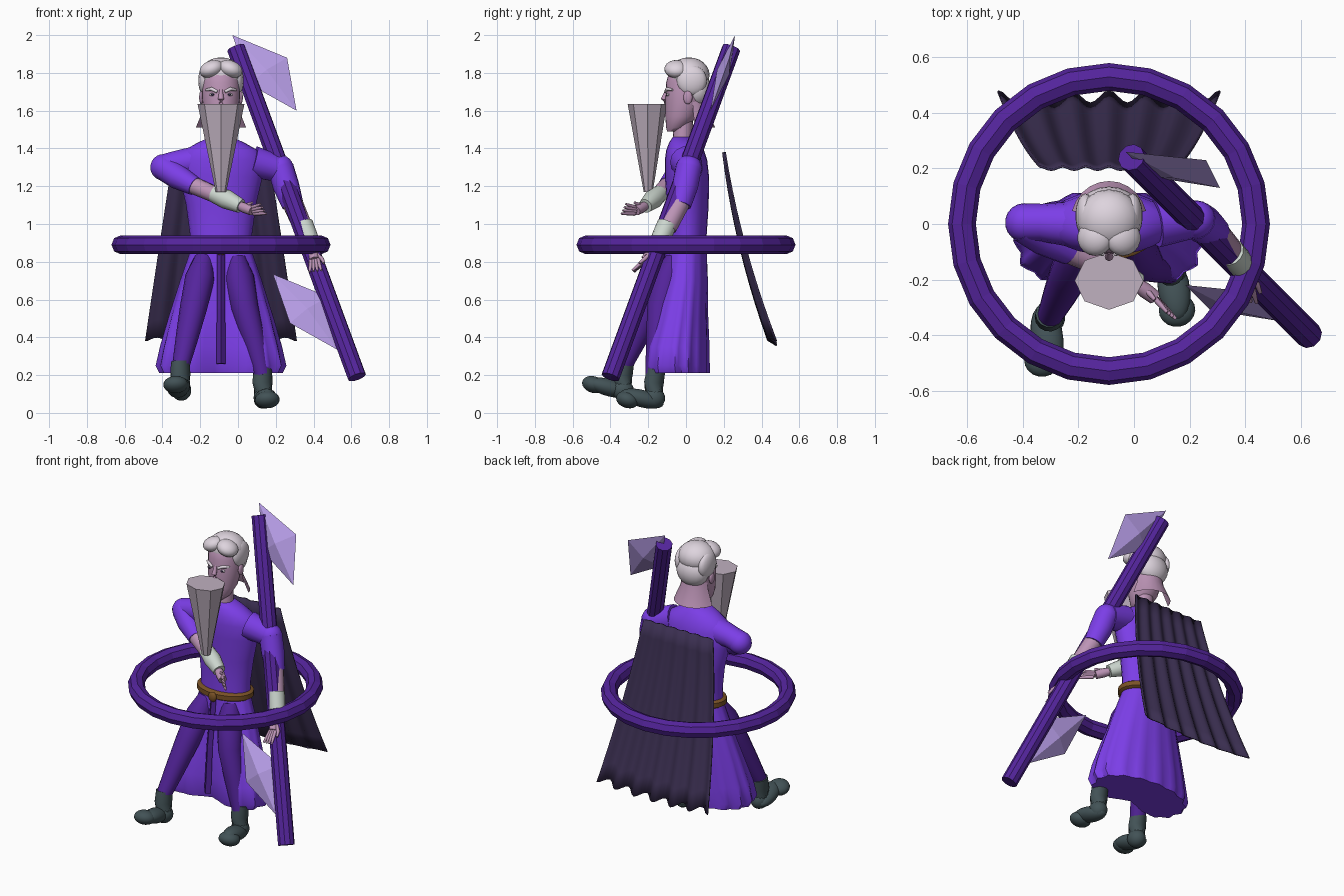
import bpy, bmesh, math
from mathutils import Vector, Matrix

if "Cube" in bpy.data.objects:
    bpy.data.objects.remove(bpy.data.objects["Cube"])

CX = -0.09  # middle of the figure


def material(name, rgb):
    lin = [(c / 255 / 12.92) if c < 11 else ((c / 255 + 0.055) / 1.055) ** 2.4 for c in rgb]
    m = bpy.data.materials.new(name)
    m.use_nodes = True
    m.diffuse_color = (*lin, 1)
    bsdf = next(n for n in m.node_tree.nodes if n.type == 'BSDF_PRINCIPLED')
    bsdf.inputs["Base Color"].default_value = (*lin, 1)
    return m


ROBE = material("robe_purple", (124, 62, 232))
TRIM = material("dark_purple", (84, 36, 156))
CAPE = material("cape_dark", (58, 46, 80))
BOOT = material("boot_slate", (66, 82, 86))
HAIR = material("hair_pale", (222, 212, 222))
SKIN = material("skin_mauve", (188, 148, 182))
BEARD = material("beard_grey", (192, 177, 192))
BLADE = material("crystal_lilac", (184, 158, 232))
WRAP = material("bracer_pale", (204, 214, 206))
BELT = material("belt_brown", (122, 82, 38))


def finish(bm, name, mat, smooth=True, angle=50):
    bmesh.ops.recalc_face_normals(bm, faces=bm.faces)
    me = bpy.data.meshes.new(name)
    bm.to_mesh(me)
    bm.free()
    me.materials.append(mat)
    ob = bpy.data.objects.new(name, me)
    bpy.context.collection.objects.link(ob)
    if smooth:
        bpy.ops.object.select_all(action='DESELECT')
        ob.select_set(True)
        bpy.context.view_layer.objects.active = ob
        bpy.ops.object.shade_smooth_by_angle(angle=math.radians(angle))
    return ob


def bridge(bm, rings, caps=True):
    rings = [[bm.verts.new(p) for p in r] for r in rings]
    n = len(rings[0])
    for a, b in zip(rings, rings[1:]):
        for i in range(n):
            j = (i + 1) % n
            bm.faces.new((a[i], a[j], b[j], b[i]))
    if caps:
        bm.faces.new(rings[0])
        bm.faces.new(rings[-1])


def stack(name, rings, mat, n=24, smooth=True, caps=True):
    """Horizontal ellipses given as (z, rx, ry, cy)."""
    bm = bmesh.new()
    bridge(bm, [[(CX + rx * math.cos(i * math.tau / n), cy + ry * math.sin(i * math.tau / n), z)
                 for i in range(n)] for z, rx, ry, cy in rings], caps)
    return finish(bm, name, mat, smooth)


def limb(name, path, radii, mat, n=14, smooth=True):
    """Round tube through the path points."""
    pts = [Vector(p) for p in path]
    rings = []
    for k, p in enumerate(pts):
        d = pts[min(k + 1, len(pts) - 1)] - pts[max(k - 1, 0)]
        q = d.to_track_quat('Z', 'Y')
        rings.append([p + q @ Vector((radii[k] * math.cos(i * math.tau / n),
                                      radii[k] * math.sin(i * math.tau / n), 0)) for i in range(n)])
    bm = bmesh.new()
    bridge(bm, rings)
    return finish(bm, name, mat, smooth)


def ball(name, loc, size, mat, turn=(0, 0, 0)):
    rot = Matrix.Rotation(turn[2], 4, 'Z') @ Matrix.Rotation(turn[0], 4, 'X') @ Matrix.Rotation(turn[1], 4, 'Y')
    bm = bmesh.new()
    bmesh.ops.create_uvsphere(bm, u_segments=18, v_segments=12, radius=1,
                              matrix=Matrix.Translation(loc) @ rot @ Matrix.Diagonal((*size, 1)))
    return finish(bm, name, mat)


# Hovering ring
bpy.ops.mesh.primitive_torus_add(location=(CX, 0, 0.89), major_radius=0.53, minor_radius=0.05,
                                 major_segments=24, minor_segments=8)
ring = bpy.context.object
ring.name = "ring"
ring.data.materials.append(TRIM)

# Staff with two flat crystals
limb("staff", [(-0.01, 0.24, 1.93), (0.63, -0.4, 0.19)], [0.05, 0.05], TRIM, 10, False)


def crystal(name, shift):
    corners = [Vector(c) + Vector(shift) for c in
               ((-0.03, 0.26, 2.0), (0.26, 0.23, 1.88), (0.31, 0.13, 1.6), (0.06, 0.17, 1.74))]
    mid = sum(corners, Vector()) / 4
    nrm = (corners[2] - corners[0]).cross(corners[3] - corners[1]).normalized() * 0.035
    bm = bmesh.new()
    vs = [bm.verts.new(c) for c in corners]
    for tip in (mid + nrm, mid - nrm):
        t = bm.verts.new(tip)
        for i in range(4):
            bm.faces.new((vs[i], vs[(i + 1) % 4], t))
    finish(bm, name, BLADE, False)


crystal("upper_crystal", (0, 0, 0))
crystal("lower_crystal", (0.215, -0.48, -1.265))

# Cape: rippled sheet widening to the hem
bm = bmesh.new()
COLS, ROWS = 48, 10
grid = []
for r in range(ROWS + 1):
    t = r / ROWS
    row = []
    for c in range(COLS + 1):
        u = 2 * c / COLS - 1
        wave = (0.006 + 0.016 * t) * math.cos(u * 6 * math.pi)
        row.append(bm.verts.new((CX + u * (0.25 + 0.15 * t), 0.205 + 0.14 * t + 0.115 * t * t + wave,
                                 1.38 - t * (1.01 - 0.025 * u * u) - wave * t * 0.6)))
    grid.append(row)
for a, b in zip(grid, grid[1:]):
    for c in range(COLS):
        bm.faces.new((a[c], a[c + 1], b[c + 1], b[c]))
cape = finish(bm, "cape", CAPE)
cape.modifiers.new("thickness", 'SOLIDIFY').thickness = 0.008

# Torso, belt and buckle
stack("torso", [(0.84, 0.165, 0.105, 0), (0.95, 0.165, 0.105, 0.005), (1.1, 0.185, 0.11, 0.01),
                (1.25, 0.22, 0.117, 0.005), (1.34, 0.225, 0.112, 0), (1.39, 0.195, 0.1, -0.005),
                (1.43, 0.125, 0.08, -0.01), (1.46, 0.06, 0.055, -0.015)], ROBE)
stack("belt", [(0.845, 0.17, 0.115, 0), (0.855, 0.185, 0.13, 0), (0.885, 0.185, 0.13, 0),
               (0.895, 0.17, 0.115, 0)], BELT)
ball("belt_knot", (CX, -0.135, 0.865), (0.028, 0.016, 0.032), BELT)

# Skirt: pleated bell, drawn back between the legs
bm = bmesh.new()
rings = []
for z, rx, ry, cy in ((0.85, 0.165, 0.11, 0), (0.7, 0.215, 0.125, -0.01), (0.5, 0.275, 0.15, -0.035),
                      (0.35, 0.315, 0.175, -0.055), (0.25, 0.335, 0.18, -0.06), (0.21, 0.315, 0.175, -0.055)):
    row = []
    drop = (0.85 - z) / 0.64
    for i in range(64):
        a = i * math.tau / 64
        c, s = math.cos(a), math.sin(a)
        f = 1 + 0.035 * drop * math.cos(16 * a)
        if s < 0:
            s *= 1 - drop * 0.55 * (1 - abs(c)) + drop * 0.35 * abs(c)
        row.append((CX + rx * c * f, cy + ry * s * f, z))
    rings.append(row)
bridge(bm, rings)
finish(bm, "skirt", ROBE)

# Hanging sash
limb("sash", [(CX, -0.125, 0.85), (CX, -0.165, 0.55), (CX, -0.185, 0.26)], [0.02, 0.022, 0.024], TRIM, 4, False)

# Legs and tipped-up boots
for side, hip, knee, ankle, toe in (
        ("right", (-0.18, -0.06, 0.82), (-0.235, -0.185, 0.56), (-0.305, -0.335, 0.24), (-0.33, -0.49, 0.15)),
        ("left", (-0.01, -0.06, 0.82), (0.035, -0.135, 0.56), (0.13, -0.17, 0.2), (0.155, -0.31, 0.07))):
    h, k, a, t = map(Vector, (hip, knee, ankle, toe))
    limb(side + "_leg", [h, h.lerp(k, 0.4), k, k.lerp(a, 0.5), a], [0.05, 0.078, 0.072, 0.06, 0.045], TRIM)
    heel = a + Vector((0.005, 0.0, -0.12))
    limb(side + "_boot_shaft", [a + Vector((0, 0.012, 0.03)), a + Vector((0, 0, -0.04)), heel],
         [0.05, 0.053, 0.05], BOOT)
    ball(side + "_boot_heel", heel, (0.053, 0.06, 0.055), BOOT, (-0.3, 0, 0))
    ball(side + "_boot_foot", heel.lerp(t, 0.45), (0.058, 0.12, 0.046), BOOT, (-0.25, 0, 0.15))
    ball(side + "_boot_toe", t, (0.066, 0.062, 0.044), BOOT, (-0.3, 0, 0.15))

# Right arm folded across the chest
limb("right_upper_sleeve", [(-0.24, 0, 1.33), (-0.33, 0.005, 1.32), (-0.4, 0.005, 1.3)], [0.08, 0.068, 0.068], ROBE)
ball("right_elbow", (-0.395, 0.005, 1.3), (0.07, 0.07, 0.07), ROBE)
limb("right_lower_sleeve", [(-0.395, 0.0, 1.3), (-0.32, -0.05, 1.25), (-0.23, -0.1, 1.2)], [0.068, 0.066, 0.05], ROBE)
limb("right_forearm", [(-0.26, -0.085, 1.215), (-0.11, -0.15, 1.15)], [0.047, 0.043], SKIN)
limb("right_bracer", [(-0.13, -0.14, 1.16), (-0.06, -0.175, 1.13), (0.015, -0.215, 1.095)], [0.045, 0.052, 0.038], WRAP)

# Left arm lying along the staff
limb("left_shoulder", [(0.08, 0, 1.33), (0.22, 0.02, 1.29)], [0.085, 0.07], ROBE)
ball("left_shoulder_cap", (0.225, 0.015, 1.295), (0.07, 0.07, 0.07), ROBE)
limb("left_sleeve", [(0.225, 0.015, 1.3), (0.255, -0.005, 1.2), (0.29, -0.03, 1.1)], [0.07, 0.07, 0.058], ROBE)
limb("left_forearm", [(0.285, -0.03, 1.12), (0.345, -0.1, 0.98)], [0.055, 0.051], SKIN)
limb("left_bracer", [(0.345, -0.1, 1.0), (0.385, -0.145, 0.9)], [0.053, 0.05], WRAP)


def hand(side, wrist, palm, tips, spread):
    w, p, t, s = map(Vector, (wrist, palm, tips, spread))
    limb(side + "_palm", [w, w.lerp(p, 0.5), p], [0.022, 0.028, 0.026], SKIN, 10)
    for i in range(4):
        off = s * (i - 1.5)
        limb(f"{side}_finger_{i + 1}", [p + off * 0.8, p.lerp(t, 0.5) + off, t + off * 1.3],
             [0.011, 0.01, 0.006], SKIN, 8)
    limb(side + "_thumb", [w.lerp(p, 0.4), p + s * 2.5, p.lerp(t, 0.4) + s * 3], [0.013, 0.011, 0.007], SKIN, 8)


hand("right", (0.0, -0.21, 1.1), (0.075, -0.265, 1.07), (0.135, -0.33, 1.08), (-0.008, 0.006, 0.013))
hand("left", (0.385, -0.15, 0.89), (0.405, -0.215, 0.81), (0.41, -0.28, 0.75), (0.016, -0.002, 0.002))

# Neck, head and face
stack("neck", [(1.43, 0.06, 0.052, -0.02), (1.6, 0.055, 0.05, -0.01)], SKIN, 16)
stack("head", [(1.49, 0.035, 0.03, -0.07), (1.51, 0.06, 0.055, -0.05), (1.57, 0.088, 0.085, -0.025),
               (1.66, 0.1, 0.105, -0.005), (1.75, 0.102, 0.105, 0), (1.82, 0.085, 0.09, 0.005),
               (1.85, 0.04, 0.05, 0.01)], SKIN)
limb("nose", [(CX, -0.1, 1.71), (CX, -0.118, 1.66), (CX, -0.108, 1.64)], [0.009, 0.016, 0.012], SKIN, 8)
for side, s in (("right", -1), ("left", 1)):
    limb(side + "_brow", [(CX + s * 0.02, -0.108, 1.7), (CX + s * 0.05, -0.1, 1.715), (CX + s * 0.08, -0.072, 1.71)],
         [0.008, 0.01, 0.006], HAIR, 8)
    ball(side + "_eye", (CX + s * 0.045, -0.095, 1.685), (0.018, 0.008, 0.008), HAIR)
    ball(side + "_pupil", (CX + s * 0.045, -0.102, 1.685), (0.007, 0.004, 0.007), CAPE)
    ball(side + "_ear", (CX + s * 0.104, 0.01, 1.67), (0.012, 0.024, 0.036), SKIN)
    ball(side + "_hair_wave", (CX + s * 0.05, -0.05, 1.82), (0.066, 0.065, 0.045), HAIR, (0, s * 0.35, 0))
    ball(side + "_hair_side", (CX + s * 0.085, 0.03, 1.76), (0.036, 0.08, 0.08), HAIR)

# Swept-back hair and the nape drape
ball("hair_crown", (CX, 0.015, 1.79), (0.115, 0.11, 0.092), HAIR)
ball("hair_back", (CX, 0.06, 1.71), (0.105, 0.075, 0.095), HAIR)
bm = bmesh.new()
rows = [[bm.verts.new((CX + r * math.sin(a), 0.01 + r * 1.05 * math.cos(a), z))
         for a in (math.radians(-75 + 15 * i) for i in range(11))]
        for z, r in ((1.68, 0.085), (1.6, 0.1), (1.51, 0.138))]
for a, b in zip(rows, rows[1:]):
    for i in range(10):
        bm.faces.new((a[i], a[i + 1], b[i + 1], b[i]))
finish(bm, "nape_drape", SKIN)

# Cone beard
stack("beard", [(1.17, 0.028, 0.024, -0.2), (1.635, 0.124, 0.104, -0.205)], BEARD, 8, False)
